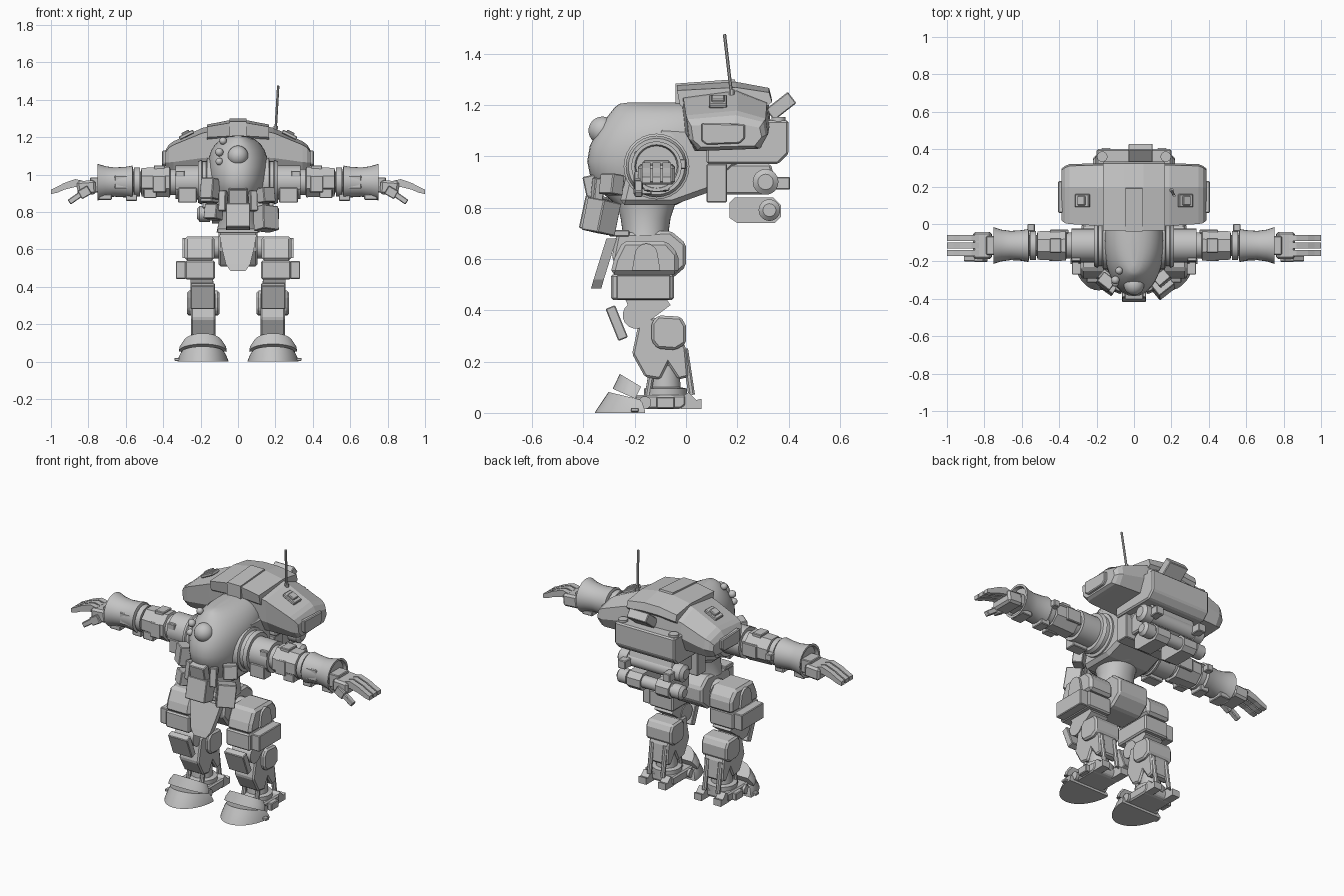
import bpy, bmesh, math
from mathutils import Vector, Euler

cube = bpy.data.objects.get("Cube")
if cube:
    bpy.data.objects.remove(cube, do_unlink=True)

GREY = (0.55, 0.55, 0.55, 1)
mat = bpy.data.materials.new("plain grey")
mat.use_nodes = True
mat.diffuse_color = GREY
mat.node_tree.nodes["Principled BSDF"].inputs["Base Color"].default_value = GREY


def loft(name, rings, mirror=False, bevel=0, smooth=False):
    """Bridge rings of points, cap both ends; optionally mirror across x."""
    bm = bmesh.new()
    rows = [[bm.verts.new(p) for p in ring] for ring in rings]
    n = len(rows[0])
    for a, b in zip(rows, rows[1:]):
        for i in range(n):
            j = (i + 1) % n
            bm.faces.new((a[i], a[j], b[j], b[i]))
    bm.faces.new(rows[0])
    bm.faces.new(rows[-1])
    bmesh.ops.recalc_face_normals(bm, faces=bm.faces)
    mesh = bpy.data.meshes.new(name)
    bm.to_mesh(mesh)
    bm.free()
    mesh.materials.append(mat)
    ob = bpy.data.objects.new(name, mesh)
    bpy.context.collection.objects.link(ob)
    if smooth:
        mesh.polygons.foreach_set("use_smooth", [True] * len(mesh.polygons))
        mesh.set_sharp_from_angle(angle=math.radians(35))
    if bevel:
        mod = ob.modifiers.new("bevel", 'BEVEL')
        mod.width, mod.segments = bevel, 1
    if mirror:
        ob.modifiers.new("mirror", 'MIRROR')
    return ob


def prism(name, pts, lo, hi, **kw):
    """Extrude a side profile of (y, z) points along x."""
    return loft(name, [[(t, a, b) for a, b in pts] for t in (lo, hi)], **kw)


def box(name, at, size, rot=(0, 0, 0), mirror=False, bevel=0.004):
    turn = Euler([math.radians(d) for d in rot]).to_matrix()
    x, y, z = [s / 2 for s in size]
    rings = [[Vector(at) + turn @ Vector(p) for p in
              ((-x, -y, h), (x, -y, h), (x, y, h), (-x, y, h))] for h in (-z, z)]
    return loft(name, rings, mirror, bevel)


def lathe(name, start, axis, profile, n=28, mirror=False):
    """Turn (distance, radius) pairs around an axis."""
    axis = Vector(axis).normalized()
    u = axis.orthogonal().normalized()
    v = axis.cross(u)
    turns = [2 * math.pi * (i + 0.5) / n for i in range(n)]
    rings = [[Vector(start) + axis * t + (u * math.cos(a) + v * math.sin(a)) * r
              for a in turns] for t, r in profile]
    return loft(name, rings, mirror, smooth=n > 8)


def rod(name, a, b, r, n=16, mirror=False):
    d = Vector(b) - Vector(a)
    return lathe(name, a, d, [(0, r), (d.length, r)], n, mirror)


def ball(name, at, r):
    steps = [math.pi * i / 14 for i in range(15)]
    prof = [(-r * math.cos(a), max(r * math.sin(a), r * 0.01)) for a in steps]
    return lathe(name, at, (0, -1, 0), prof, 24)


# Egg-shaped torso: height, half width, front y, back y
def oval(z, w, front, back, n=40):
    pts = []
    for i in range(n):
        a = 2 * math.pi * i / n
        c, s = math.cos(a), math.sin(a)
        pts.append((w * math.copysign(abs(c) ** 0.9, c),
                    (front + back) / 2 + (back - front) / 2 * s, z))
    return pts


hull = [(.81, .10, -.27, -.04), (.86, .12, -.33, .06), (.93, .145, -.375, .12),
        (.98, .155, -.385, .15), (1.04, .16, -.375, .17), (1.09, .156, -.35, .18),
        (1.13, .143, -.325, .18), (1.165, .12, -.298, .17), (1.19, .09, -.278, .16),
        (1.204, .055, -.26, .15), (1.21, .02, -.22, .1)]
loft("torso_hull", [oval(*h) for h in hull], smooth=True)
prism("torso_rear", [(-.26, .81), (-.05, .81), (.09, .86), (.22, .98), (.22, 1.1), (-.1, 1.12), (-.22, .98)],
      -.155, .155, bevel=.02)
ball("eye", (0, -.325, 1.10), .055)
for i, (x, y, z, r) in enumerate(((-.10, -.30, 1.12, .022), (-.10, -.315, 1.07, .02), (-.08, -.25, 1.18, .02))):
    ball(f"sensor_{i}", (x, y, z), r)

# Backpack: cross-sections along x, each squeezed from one outline
outline = [(0, .88), (.62, 1), (.97, .8), (1, .42), (.9, .06), (.14, 0), (.03, .3)]


def slice_at(x, y0, y1, z0, z1):
    return [(x, y0 + a * (y1 - y0), z0 + b * (z1 - z0)) for a, b in outline]


half = [(.388, .02, .295, 1.035, 1.13), (.37, .005, .31, 1.025, 1.16), (.345, 0, .32, 1.02, 1.178),
        (.19, -.01, .325, 1.02, 1.25), (.05, -.02, .33, 1.02, 1.28)]
loft("backpack", [slice_at(*h) for h in half] + [slice_at(-h[0], *h[1:]) for h in half[::-1]])
loft("backpack_hood", [slice_at(x, -.035, .335, 1.17, t) for x, t in
     ((-.165, 1.268), (-.05, 1.29), (.05, 1.29), (.165, 1.268))])
prism("backpack_spine", [(-.04, 1.2), (-.04, 1.283), (.19, 1.3), (.205, 1.25)], -.045, .045)
box("top_hatch", (.275, .125, 1.213), (.085, .07, .02), (0, 26, 0), True)
box("top_hatch_lid", (.28, .125, 1.222), (.045, .05, .02), (0, 26, 0), True)
prism("side_panel", [(.06, 1.06), (.08, 1.045), (.21, 1.05), (.23, 1.07), (.23, 1.125), (.06, 1.13)],
      .375, .405, mirror=True, bevel=.005)
rod("antenna", (.20, .18, 1.22), (.215, .15, 1.475), .007, 8)
rod("antenna_base", (.20, .18, 1.2), (.202, .178, 1.26), .012, 8)

# Rear machinery
prism("rear_box", [(.08, .97), (.36, .97), (.40, 1.01), (.40, 1.14), (.3, 1.14), (.08, 1.1)], -.2, .2, bevel=.008)
rod("rear_box_cap", (.17, .36, 1.12), (.17, .36, 1.152), .028, mirror=True)
box("rear_flap", (.035, .37, 1.195), (.13, .11, .055), (38, 0, 0))
box("rear_mount", (0, .12, .895), (.38, .08, .15))
prism("tank_cradle", [(.15, .85), (.31, .85), (.35, .9), (.33, .97), (.15, .97)], -.15, .15, bevel=.008)
for label, y, z, r in (("upper", .31, .90, .05), ("lower", .325, .79, .042)):
    lathe(f"{label}_tank", (-.22, y, z), (1, 0, 0),
          [(0, r * .6), (.015, r), (.07, r), (.07, r * .85), (.37, r * .85), (.37, r), (.425, r), (.44, r * .6)])
prism("lower_bracket", [(.17, .76), (.20, .74), (.345, .74), (.37, .765), (.37, .81), (.34, .84), (.19, .84), (.17, .82)],
      .05, .14, mirror=True)
box("nozzle", (.15, .37, .895), (.05, .07, .05), mirror=True)

# Arms, turned along x
ARM = (0, -.115, .96)
X = (1, 0, 0)
lathe("shoulder", ARM, X, [(.11, .128), (.165, .128), (.17, .112), (.19, .112), (.195, .12),
                           (.215, .11), (.215, .09), (.26, .09)], mirror=True)
lathe("upper_arm", ARM, X, [(.24, .075), (.24, .09), (.335, .09), (.335, .07), (.4, .07)], mirror=True)
lathe("elbow", ARM, X, [(.36, .07), (.365, .088), (.515, .082), (.52, .06), (.6, .06)], 8, True)
lathe("elbow_ring", ARM, X, [(.525, .07), (.525, .078), (.555, .078), (.555, .07)], mirror=True)
lathe("forearm", ARM, X, [(.56, .07), (.565, .088), (.6, .082), (.66, .078), (.71, .085), (.75, .098),
                          (.75, .085), (.73, .08)], mirror=True)
for i, (x, y, z, sx, sy, sz) in enumerate((
        (.27, -.17, .89, .10, .07, .08), (.31, -.185, .97, .05, .03, .1), (.42, -.185, .95, .07, .025, .09),
        (.42, -.115, 1.035, .06, .08, .03), (.47, -.165, .9, .07, .05, .05), (.62, -.18, .96, .08, .025, .07),
        (.71, -.115, .88, .07, .1, .03), (.55, -.02, .97, .04, .04, .04),
        (.4, -.04, .96, .1, .02, .08), (.57, -.115, .88, .06, .08, .04))):
    box(f"arm_fitting_{i}", (x, y, z), (sx, sy, sz), mirror=True)
box("palm", (.81, -.115, .93), (.1, .145, .075), (0, 4, 0), True, .012)
box("wrist", (.75, -.115, .945), (.08, .1, .08), mirror=True)
knuckles = [(.83, .945, .022), (.87, .955, .021), (.93, .937, .018), (.965, .92, .016), (1, .908, .012)]
for i in range(3):
    y = -.155 + i * .04
    loft(f"finger_{i}", [[(x, y - .016, z - h), (x, y + .016, z - h), (x, y + .016, z + h), (x, y - .016, z + h)]
                         for x, z, h in knuckles], True)
box("thumb_base", (.82, -.185, .905), (.06, .035, .05), (0, 30, 0), True)
box("thumb", (.87, -.185, .875), (.08, .03, .03), (0, 35, 0), True)

# Chest pouches and front plates
box("centre_pouch", (0, -.36, .775), (.13, .09, .13), (-12, 0, 0))
box("centre_plate", (0, -.37, .88), (.10, .05, .09), (12, 0, 0))
box("left_pouch", (.15, -.33, .765), (.105, .09, .13), (-10, 6, 38))
box("right_pouch", (-.13, -.33, .80), (.08, .07, .08), (-10, 0, -35))
box("right_high_pouch", (-.15, -.31, .925), (.085, .065, .11), (-8, 0, -38))
box("flank_pouch", (.15, -.29, .89), (.08, .06, .08), (-8, 0, 40), True)
box("strap_plate", (.08, -.345, .86), (.04, .04, .11), (-6, 0, 20), True)

# Waist and pelvis
loft("waist", [oval(.69, .115, -.245, -.07), oval(.76, .10, -.255, -.06), oval(.82, .11, -.27, -.04)], smooth=True)
prism("pelvis", [(-.27, .70), (-.06, .71), (0, .66), (0, .57), (-.07, .51), (-.22, .51), (-.29, .6)],
      -.105, .105, bevel=.012)
loft("crotch_plate", [[(-w, y, z), (w, y, z), (w, y + .04, z), (-w, y + .04, z)]
                      for z, w, y in ((.68, .10, -.31), (.6, .085, -.335), (.52, .065, -.36), (.485, .04, -.37))])
box("belt_plate", (0, -.26, .70), (.22, .08, .025))
rod("hip_axle", (.08, -.14, .61), (.15, -.14, .61), .06, mirror=True)

# Legs
prism("thigh", [(-.245, .67), (-.075, .67), (-.03, .62), (-.03, .54), (-.295, .54), (-.28, .6)],
      .125, .285, mirror=True, bevel=.015)
arch = [(-.155 + .045 * math.cos(a), .615 + .045 * math.sin(a)) for a in
        [math.pi * i / 8 for i in range(9)]]
prism("thigh_arch", arch + [(-.21, .555), (-.10, .555)], .275, .298, mirror=True)
box("thigh_cuff", (.203, -.17, .49), (.16, .245, .10), mirror=True, bevel=.008)
box("thigh_side_box", (.305, -.165, .49), (.055, .21, .095), mirror=True)
prism("knee_housing", [(-.24, .45), (-.08, .45), (-.06, .42), (-.14, .36), (-.2, .36)], .135, .255, mirror=True)
rod("knee_joint", (.13, -.195, .38), (.255, -.195, .38), .052, mirror=True)
box("knee_pad", (.188, -.27, .35), (.13, .04, .135), (22, 0, 0), True)
prism("shin", [(-.18, .37), (-.05, .37), (0, .25), (.01, .14), (-.03, .13), (-.07, .19), (-.1, .13), (-.16, .14),
               (-.21, .23)], .12, .25, mirror=True, bevel=.008)
prism("calf_box", [(-.11, .38), (-.02, .375), (0, .34), (0, .27), (-.04, .245), (-.11, .25), (-.135, .28), (-.135, .35)],
      .10, .272, mirror=True, bevel=.01)
for i, x in enumerate((.14, .23)):
    rod(f"ankle_piston_{i}", (x, -.005, .25), (x, .022, .07), .014, 8, True)
    rod(f"front_piston_{i}", (x, -.13, .18), (x, -.15, .06), .013, 8, True)
lathe("ankle", (.185, -.08, .05), (0, 0, 1), [(0, .085), (.045, .085), (.05, .06), (.13, .055)], 16, True)


# Feet: toe shells from half ovals that may rise towards the front
def half_oval(z, rx, ry, cy, tilt=0, n=18):
    turns = [math.pi * i / n for i in range(n + 1)]
    return [(.188 + rx * math.cos(a), cy - ry * math.sin(a), z + tilt * ry * math.sin(a)) for a in turns]


loft("toe_cap", [half_oval(0, .137, .195, -.16), half_oval(.01, .135, .19, -.16),
                 half_oval(.04, .122, .15, -.17, .1), half_oval(.052, .112, .122, -.18, .24)], True, smooth=True)
loft("instep_band", [half_oval(.055, .128, .088, -.198, .45), half_oval(.075, .125, .086, -.188, .5),
                     half_oval(.102, .105, .083, -.175, .6)], True, smooth=True)
prism("foot_block", [(-.2, .015), (-.02, .015), (0, .03), (0, .07), (-.2, .07)], .09, .28, mirror=True, bevel=.008)
rod("foot_hinge", (.075, -.16, .04), (.295, -.16, .04), .025, mirror=True)
box("foot_side", (.29, -.08, .04), (.03, .07, .045), mirror=True)
for i, x in enumerate((.12, .25)):
    prism(f"heel_spur_{i}", [(-.02, .015), (.06, .015), (.06, .055), (.04, .05), (.01, .08), (-.02, .06)],
          x - .025, x + .025, mirror=True)
box("toe_tab", (.325, -.2, .012), (.03, .03, .016), mirror=True, bevel=.003)
